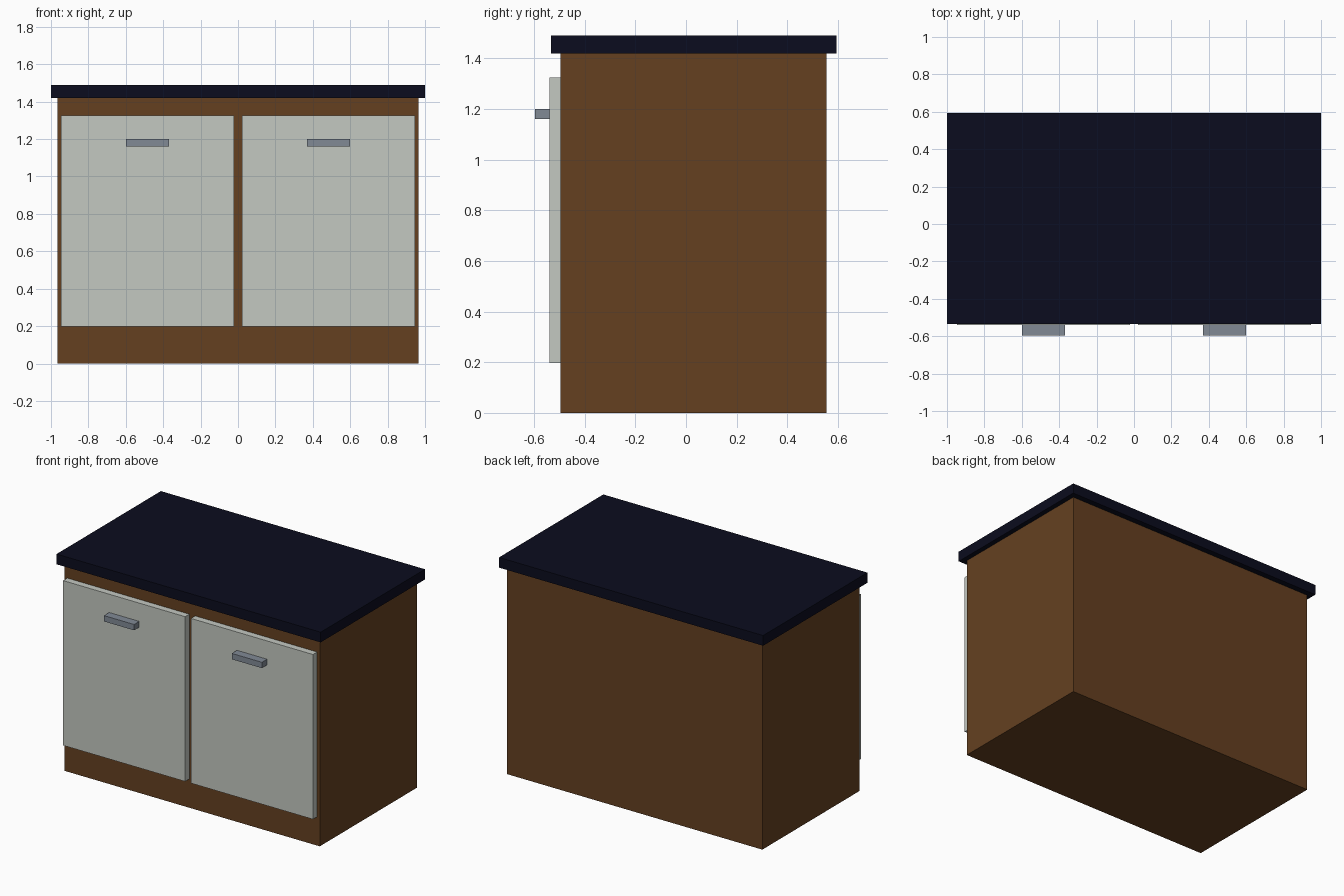
import bpy
import bmesh
from mathutils import Vector

if "Cube" in bpy.data.objects:
    bpy.data.objects.remove(bpy.data.objects["Cube"])


def material(name, rgb):
    m = bpy.data.materials.new(name)
    m.diffuse_color = (*rgb, 1.0)
    m.use_nodes = True
    m.node_tree.nodes["Principled BSDF"].inputs["Base Color"].default_value = m.diffuse_color
    return m


wood = material("brown_wood", (0.130, 0.051, 0.0144))
navy = material("dark_navy", (0.0033, 0.0037, 0.013))
pale = material("pale_grey", (0.55, 0.578, 0.533))
steel = material("steel_grey", (0.22, 0.254, 0.30))


def box(name, lo, hi, mat):
    """Flat-shaded box between two opposite corners."""
    lo, hi = Vector(lo), Vector(hi)
    bm = bmesh.new()
    bmesh.ops.create_cube(bm, size=1.0)
    bmesh.ops.scale(bm, vec=hi - lo, verts=bm.verts)
    bmesh.ops.translate(bm, vec=(hi - lo) / 2, verts=bm.verts)
    mesh = bpy.data.meshes.new(name)
    bm.to_mesh(mesh)
    bm.free()
    mesh.materials.append(mat)
    obj = bpy.data.objects.new(name, mesh)
    obj.location = lo
    bpy.context.collection.objects.link(obj)
    return obj


# Cabinet body and overhanging worktop
box("cabinet_body", (-0.966, -0.495, 0), (0.966, 0.554, 1.42), wood)
box("worktop", (-1, -0.534, 1.42), (1, 0.594, 1.49), navy)

# Two doors, each with a bar handle
for side, x in (("left", -0.484), ("right", 0.484)):
    box(side + "_door", (x - 0.462, -0.54, 0.197), (x + 0.462, -0.495, 1.325), pale)
    box(side + "_handle", (x - 0.114, -0.596, 1.16), (x + 0.114, -0.54, 1.20), steel)
